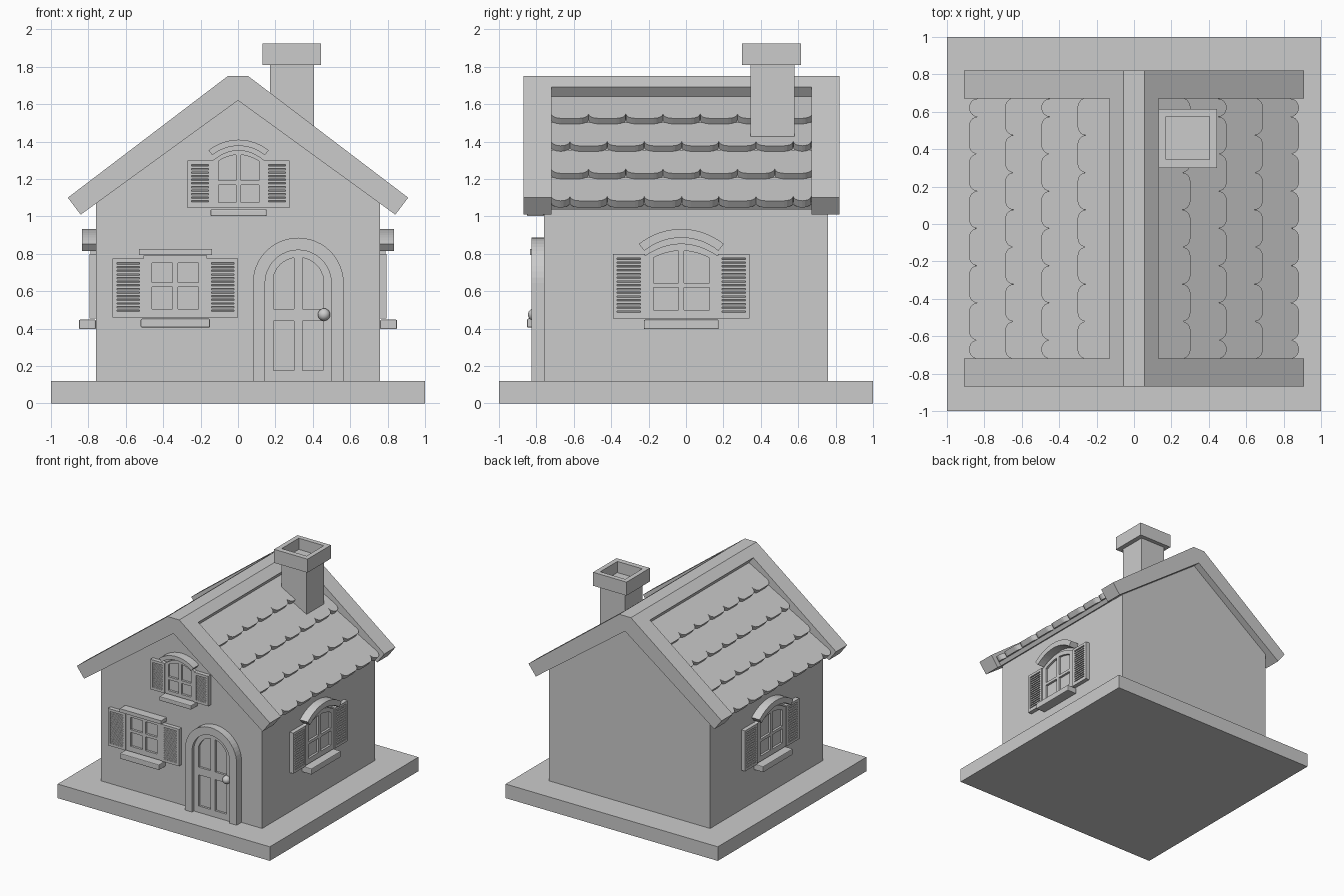
import bpy, bmesh, math

if "Cube" in bpy.data.objects:
    bpy.data.objects.remove(bpy.data.objects["Cube"])

grey = bpy.data.materials.new("plain_grey")
grey.use_nodes = True
grey.diffuse_color = (0.6, 0.6, 0.6, 1)
grey.node_tree.nodes["Principled BSDF"].inputs["Base Color"].default_value = (0.6, 0.6, 0.6, 1)

WALL = 0.76


# Placements: (u, v, w) = across, up, outward
def front(u, v, w):
    return (u, -WALL - w, v)


def right(u, v, w):
    return (WALL + w, u, v)


def left(u, v, w):
    return (-WALL - w, u, v)


def along_y(u, v, w):
    return (u, w, v)


def flat(u, v, w):
    return (u, v, w)


def plate(name, shapes, w0, w1, place, bevel=0):
    """Extrude shapes, each a list of loops (outline, then holes), from w0 to w1."""
    bm = bmesh.new()
    for loops in shapes:
        edges = []
        for loop in loops:
            vs = [bm.verts.new((u, v, w0)) for u, v in loop]
            if len(loops) == 1:
                faces = [bm.faces.new(vs)]
            else:
                edges += [bm.edges.new((a, b)) for a, b in zip(vs, vs[1:] + vs[:1])]
        if edges:
            res = bmesh.ops.triangle_fill(bm, edges=edges, use_beauty=True, normal=(0, 0, 1))
            faces = [g for g in res["geom"] if isinstance(g, bmesh.types.BMFace)]
        res = bmesh.ops.extrude_face_region(bm, geom=faces)
        for g in res["geom"]:
            if isinstance(g, bmesh.types.BMVert):
                g.co.z = w1
    for v in bm.verts:
        v.co = place(*v.co)
    bmesh.ops.recalc_face_normals(bm, faces=bm.faces)
    mesh = bpy.data.meshes.new(name)
    bm.to_mesh(mesh)
    bm.free()
    mesh.materials.append(grey)
    ob = bpy.data.objects.new(name, mesh)
    bpy.context.collection.objects.link(ob)
    if bevel:
        mod = ob.modifiers.new("soft_edges", "BEVEL")
        mod.width, mod.segments = bevel, 2
    return ob


def rect(u0, u1, v0, v1):
    return [(u0, v0), (u1, v0), (u1, v1), (u0, v1)]


def arc(cx, cz, r, a0, a1, n=16):
    return [(cx + r * math.sin(a0 + (a1 - a0) * i / n),
             cz + r * math.cos(a0 + (a1 - a0) * i / n)) for i in range(n + 1)]


def mirrored(half):
    return half + [(-u, v) for u, v in reversed(half) if u]


def openings(cx, gap, out, low, mid0, mid1, top):
    """Two lower rectangles and two upper panes whose tops follow top(offset)."""
    loops = []
    for s in (-1, 1):
        loops.append(rect(cx + s * gap, cx + s * out, low, mid0))
        steps = [gap + (out - gap) * i / 6 for i in range(7)]
        loops.append([(cx + s * out, mid1), (cx + s * gap, mid1)] +
                     [(cx + s * u, top(u)) for u in steps])
    return loops


# Base and walls
plate("base_slab", [[rect(-1, 1, -1, 1)]], 0, 0.12, flat)
plate("walls", [[mirrored([(0, 1.63), (WALL, 1.075), (WALL, 0.12)])]], -WALL, WALL, along_y)


# Roof: s runs down the slope, d is depth below the top surface
def slope(s, d):
    return (0.055 + 0.796 * s - 0.605 * d, 1.75 - 0.605 * s - 0.796 * d)


END, DEEP = 1.074, 0.114
chevron = mirrored([slope(0, 0), slope(END, 0), slope(END, DEEP), (0, 1.62)])
plate("front_roof_frame", [[chevron]], -0.87, -0.72, along_y)
plate("back_roof_frame", [[chevron]], 0.67, 0.82, along_y)
plate("roof_ridge", [[mirrored([slope(0, 0), slope(0.094, 0), slope(0.094, 0.1), (0, 1.62)])]],
      -0.72, 0.67, along_y)
plate("roof_sheathing", [[mirrored([slope(0, 0.075), slope(1.03, 0.075),
                                    slope(1.03, DEEP), (0, 1.62)])]], -0.72, 0.67, along_y)


# Scalloped shingle rows
def tile(y0, y1, s0, s1, r=0.05):
    q = math.pi / 2
    return [(y0, s0)] + arc(y0 + r, s1 - r, r, -q, 0, 5) + arc(y1 - r, s1 - r, r, 0, q, 5) + [(y1, s0)]


for side, sx in (("left", 1), ("right", -1)):
    for row in range(4):
        s1 = 0.333 + 0.243 * row
        s0 = s1 - 0.26
        cuts = [-0.72 + 0.199 * i for i in range(8)]
        if row % 2:
            cuts = [-0.72] + [c + 0.0995 for c in cuts[:-1]] + [0.67]

        def on_roof(y, s, w, s0=s0, s1=s1, sx=sx):
            x, z = slope(s, 0.07 - 0.04 * (s - s0) / (s1 - s0) + w)
            return (sx * x, y, z)

        plate(f"{side}_shingle_row_{row + 1}",
              [[tile(a, b, s0, s1)] for a, b in zip(cuts, cuts[1:])], 0, 0.045, on_roof)

# Chimney
plate("chimney_stack", [[rect(0.17, 0.405, 0.345, 0.58)]], 1.3, 1.83, flat)
plate("chimney_cap", [[rect(0.13, 0.445, 0.3, 0.615), rect(0.17, 0.405, 0.345, 0.575)]],
      1.81, 1.925, flat)


# Windows
def shutter(name, u0, u1, z0, z1, place):
    m = 0.022
    plate(name + "_frame", [[rect(u0, u1, z0, z1), rect(u0 + m, u1 - m, z0 + m, z1 - m)]],
          0, 0.035, place)
    n = round((z1 - z0 - 2 * m) / 0.02)
    step = (z1 - z0 - 2 * m) / n

    def tilted(u, v, w):
        return place(u, v - 0.3 * w, w)

    plate(name + "_back", [[rect(u0 + m, u1 - m, z0 + m, z1 - m)]], 0, 0.01, place)
    plate(name + "_slats", [[rect(u0 + m, u1 - m, z0 + m + step * (i + 0.4), z0 + m + step * (i + 1))]
                            for i in range(n)], 0.005, 0.032, tilted)


def window(name, cx, z0, half, shoulder, rise, margin, sh_w, sh_top, sill, place):
    def top(u):
        return shoulder + rise * (1 - (u / half) ** 2)

    steps = [half * (1 - i / 6) for i in range(13)]
    outline = [(cx - half, z0), (cx + half, z0)] + [(cx + u, top(u)) for u in steps]
    mid = z0 + 0.53 * (shoulder - z0)
    holes = openings(cx, 0.014, half - margin, z0 + margin, mid - 0.012, mid + 0.012,
                     lambda u: top(u) - margin * 0.85)
    plate(name + "_frame", [[outline] + holes], 0, 0.028, place)
    plate(name + "_glass", [[outline]], 0, 0.009, place)
    for s, tag in ((-1, "a"), (1, "b")):
        u0, u1 = sorted((cx + s * half, cx + s * (half + sh_w)))
        shutter(f"{name}_shutter_{tag}", u0, u1, z0, sh_top, place)
    plate(name + "_sill", [[rect(cx - sill, cx + sill, z0 - sill * 0.29, z0 - 0.007)]],
          0, 0.09, place, bevel=0.006)
    if rise:
        # curved hood
        r, a = half * 1.85, math.radians(39)
        peak = shoulder + rise + half * 0.4
        hood = arc(cx, peak - r, r, -a, a) + arc(cx, peak - r, r - half * 0.24, a, -a)
    else:
        hood = rect(cx - half - 0.025, cx + half + 0.025, shoulder + 0.005, shoulder + 0.035)
    plate(name + "_hood", [[hood]], 0, 0.075, place)


window("front_window", -0.335, 0.46, 0.17, 0.79, 0, 0.045, 0.165, 0.775, 0.185, front)
window("gable_window", 0.003, 1.045, 0.138, 1.3, 0.055, 0.03, 0.135, 1.3, 0.15, front)
for tag, place in (("left", left), ("right", right)):
    name = "left_window" if place is right else "right_window"
    window(name, -0.025, 0.455, 0.195, 0.79, 0.065, 0.045, 0.17, 0.8, 0.2, place)

# Door
DX, DZ, q = 0.322, 0.643, math.pi / 2


def archway(r):
    return [(DX - r, 0.12)] + arc(DX, DZ, r, -q, q, 24) + [(DX + r, 0.12)]


plate("door_surround", [[archway(0.243) + archway(0.177)[::-1]]], 0, 0.065, front)
plate("door_leaf", [[archway(0.177)] + openings(
    DX, 0.022, 0.132, 0.175, 0.44, 0.505,
    lambda u: DZ + math.sqrt(0.138 ** 2 - u ** 2))], 0, 0.04, front)
plate("door_panels", [[archway(0.177)]], 0, 0.022, front)

# Door knob
bpy.ops.mesh.primitive_cylinder_add(vertices=16, radius=0.014, depth=0.04,
                                    location=(0.46, -0.805, 0.475), rotation=(q, 0, 0))
bpy.context.object.name = "knob_stem"
bpy.context.object.data.materials.append(grey)
bpy.ops.mesh.primitive_uv_sphere_add(segments=20, ring_count=12, radius=0.033,
                                     location=(0.46, -0.812, 0.475))
bpy.context.object.name = "door_knob"
bpy.context.object.data.materials.append(grey)
bpy.ops.object.shade_smooth()
